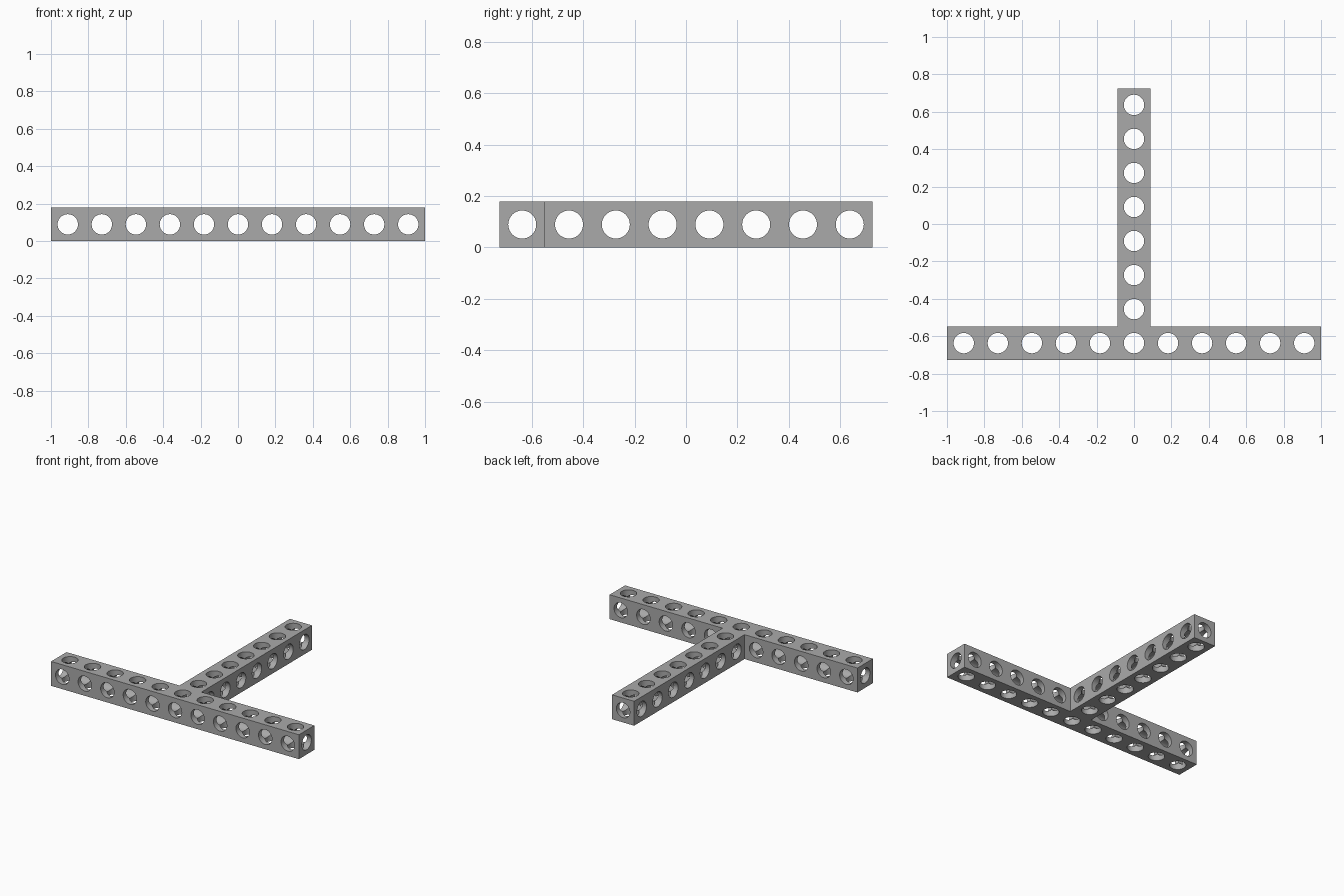
import bpy, bmesh
from math import radians
from mathutils import Matrix, Vector

if "Cube" in bpy.data.objects:
    bpy.data.objects.remove(bpy.data.objects["Cube"], do_unlink=True)

PITCH = 0.182          # hole spacing
SIDE = 0.178           # beam thickness
HALF = SIDE / 2
RADIUS = 0.0545
BAR_Y = -0.637         # centre line of the cross bar
BACK = 0.725

grey = bpy.data.materials.new("plain grey")
grey.use_nodes = True
grey.diffuse_color = (0.4, 0.4, 0.4, 1)
grey.node_tree.nodes["Principled BSDF"].inputs["Base Color"].default_value = (0.4, 0.4, 0.4, 1)


def new_object(name, bm):
    mesh = bpy.data.meshes.new(name)
    bm.to_mesh(mesh)
    bm.free()
    mesh.materials.append(grey)
    obj = bpy.data.objects.new(name, mesh)
    bpy.context.collection.objects.link(obj)
    return obj


def drill_set(name, axis, holes):
    """Rods along one axis; each hole is (centre, length)."""
    turn = {"x": Matrix.Rotation(radians(90), 4, "Y"),
            "y": Matrix.Rotation(radians(90), 4, "X"),
            "z": Matrix.Identity(4)}[axis]
    bm = bmesh.new()
    for centre, length in holes:
        bmesh.ops.create_cone(bm, cap_ends=True, segments=40, radius1=RADIUS, radius2=RADIUS,
                              depth=length, matrix=Matrix.Translation(centre) @ turn)
    obj = new_object(name, bm)
    obj.hide_render = True
    return obj


# T-shaped beam: outline extruded upward
front, inner = BAR_Y - HALF, BAR_Y + HALF
outline = [(-1, front), (1, front), (1, inner), (HALF, inner),
           (HALF, BACK), (-HALF, BACK), (-HALF, inner), (-1, inner)]
bm = bmesh.new()
face = bm.faces.new([bm.verts.new((x, y, 0)) for x, y in outline])
top = bmesh.ops.extrude_face_region(bm, geom=[face])["geom"]
bmesh.ops.translate(bm, vec=(0, 0, SIDE), verts=[v for v in top if isinstance(v, bmesh.types.BMVert)])
bmesh.ops.recalc_face_normals(bm, faces=bm.faces)
beam = new_object("t_beam", bm)

# Hole positions along the bar and along the stem
bar = [Vector((i * PITCH, BAR_Y, HALF)) for i in range(-5, 6)]
stem = [Vector((0, BAR_Y + i * PITCH, HALF)) for i in range(1, 8)]
short = SIDE * 1.3
cutters = [
    drill_set("vertical_drills", "z", [(p, short) for p in bar + stem]),
    drill_set("sideways_drills", "x", [(p, short) for p in stem] + [(Vector((0, BAR_Y, HALF)), 2.2)]),
    drill_set("lengthwise_drills", "y", [(p, short) for p in bar if p.x] + [(Vector((0, 0, HALF)), 1.7)]),
]
for cutter in cutters:
    mod = beam.modifiers.new(cutter.name, "BOOLEAN")
    mod.operation, mod.solver, mod.object = "DIFFERENCE", "EXACT", cutter
    bpy.context.view_layer.objects.active = beam
    bpy.ops.object.modifier_apply(modifier=mod.name)
for cutter in cutters:
    bpy.data.objects.remove(cutter, do_unlink=True)

# Smooth hole walls, sharp beam edges
bpy.ops.object.select_all(action="DESELECT")
beam.select_set(True)
bpy.context.view_layer.objects.active = beam
bpy.ops.object.shade_smooth_by_angle(angle=radians(30))
